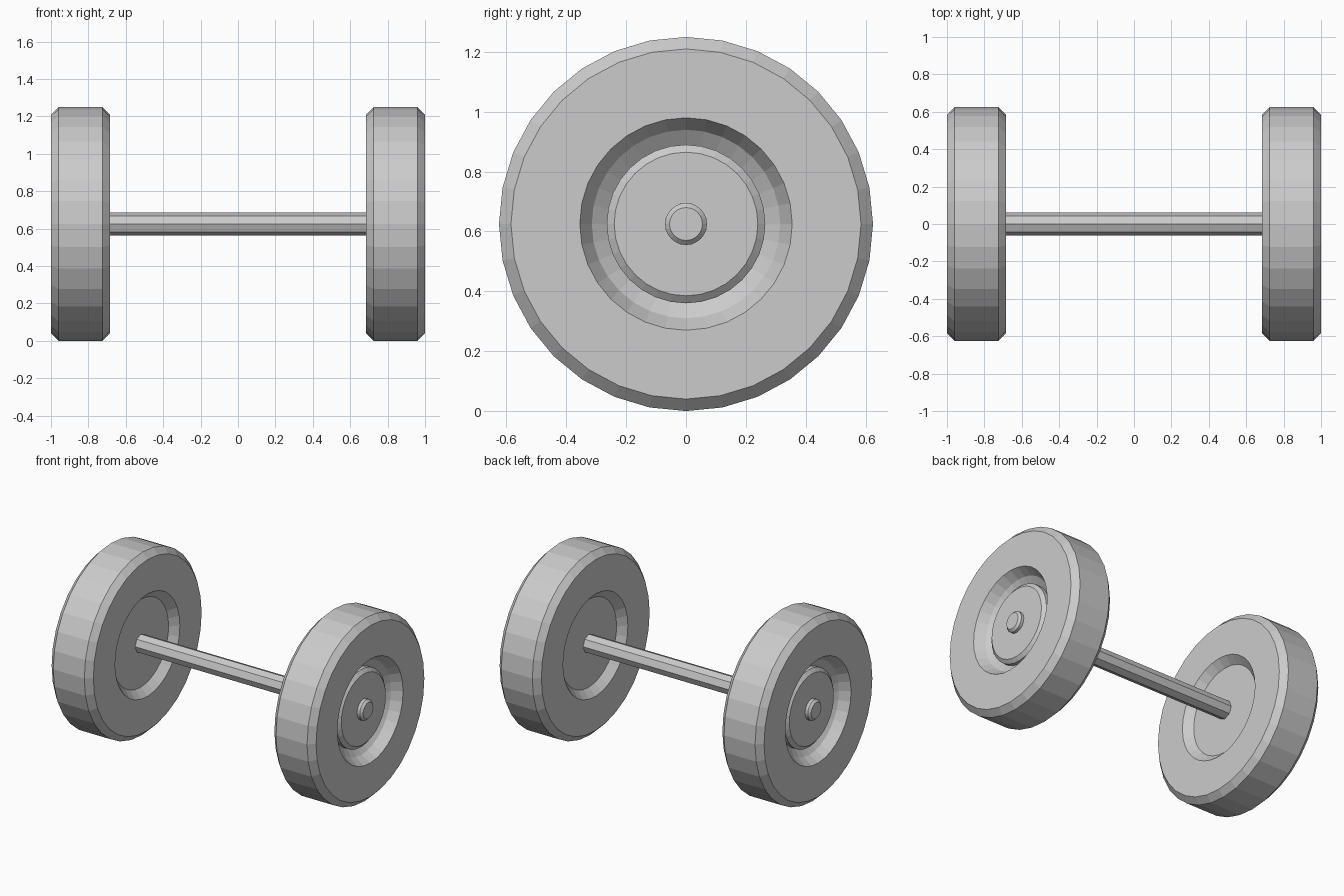
import bpy, bmesh, math

cube = bpy.data.objects.get("Cube")
if cube:
    bpy.data.objects.remove(cube, do_unlink=True)

RADIUS = 0.625   # wheel radius, also the axle height

grey = bpy.data.materials.new("plain grey")
grey.use_nodes = True
grey.diffuse_color = (0.6, 0.6, 0.6, 1)
grey.node_tree.nodes["Principled BSDF"].inputs["Base Color"].default_value = (0.6, 0.6, 0.6, 1)


def lathe(name, profile, sides, sign=1):
    """Spin (x, radius) points about the axle line; open ends become caps."""
    bm = bmesh.new()
    rings = []
    for x, r in profile:
        ring = []
        for i in range(sides):
            a = math.tau * i / sides
            ring.append(bm.verts.new((sign * x, r * math.sin(a), r * math.cos(a))))
        rings.append(ring)
    for a, b in zip(rings, rings[1:]):
        for i in range(sides):
            j = (i + 1) % sides
            bm.faces.new((a[i], a[j], b[j], b[i]))
    bm.faces.new(rings[0])
    bm.faces.new(rings[-1])
    bmesh.ops.recalc_face_normals(bm, faces=bm.faces)
    mesh = bpy.data.meshes.new(name)
    bm.to_mesh(mesh)
    bm.free()
    mesh.materials.append(grey)
    obj = bpy.data.objects.new(name, mesh)
    obj.location.z = RADIUS
    bpy.context.collection.objects.link(obj)
    return obj


# Tyre: shallow dish inside, chamfered tread, deeper dish outside
tyre = [(0.735, 0.30), (0.685, 0.35), (0.685, 0.585), (0.725, RADIUS),
        (0.96, RADIUS), (1.0, 0.585), (1.0, 0.355), (0.935, 0.315), (0.90, 0.265)]
# Raised hub disc and the axle end cap, both with chamfered rims
hub = [(0.88, 0.265), (0.93, 0.265), (0.95, 0.24)]
cap = [(0.94, 0.07), (0.97, 0.07), (0.985, 0.055)]

for side, sign in (("left", 1), ("right", -1)):
    lathe(side + "_wheel", tyre, 32, sign)
    lathe(side + "_hub", hub, 32, sign)
    lathe(side + "_axle_cap", cap, 24, sign)

# Axle bar between the wheels
lathe("axle", [(-0.76, 0.062), (0.76, 0.062)], 8)
